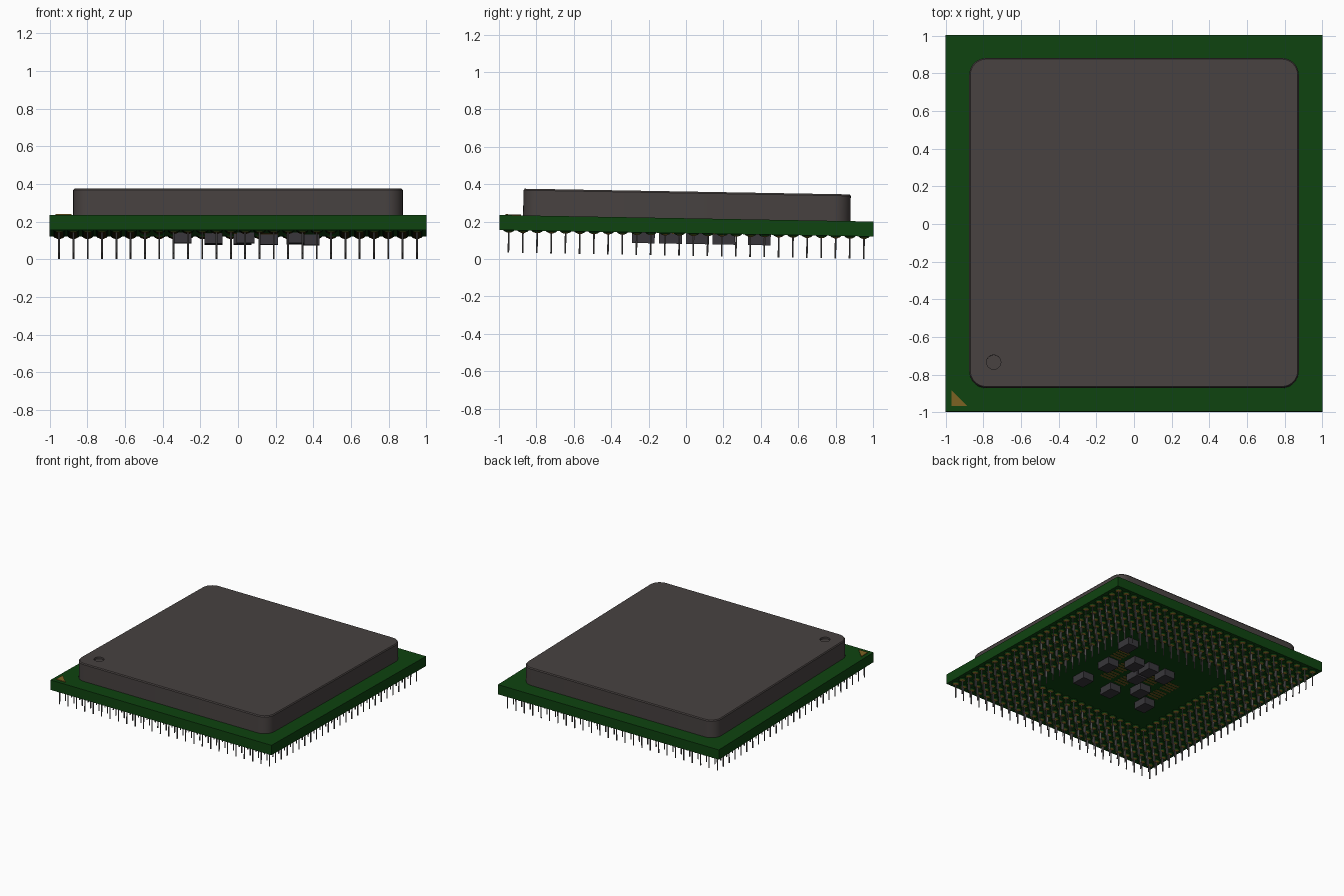
import bpy, bmesh, math
from mathutils import Matrix

if "Cube" in bpy.data.objects:
    bpy.data.objects.remove(bpy.data.objects["Cube"])

TILT = Matrix.Rotation(math.radians(-1), 4, 'X')   # package rests slightly tipped to the back
BOT, TOP, LID = 0.138, 0.218, 0.361                # board underside, board top, lid top


def material(name, rgb):
    m = bpy.data.materials.new(name)
    m.diffuse_color = (*rgb, 1)
    m.use_nodes = True
    m.node_tree.nodes["Principled BSDF"].inputs["Base Color"].default_value = m.diffuse_color
    return m


GREEN = material("board green", (0.0045, 0.056, 0.005))
LIDGREY = material("lid grey", (0.064, 0.054, 0.052))
GOLD = material("gold", (0.2, 0.12, 0.016))
PINGREY = material("pin grey", (0.13, 0.12, 0.12))
DARK = material("component dark", (0.04, 0.037, 0.043))


def finish(name, bm, mats, smooth=False):
    bmesh.ops.recalc_face_normals(bm, faces=bm.faces)
    bm.transform(TILT)
    me = bpy.data.meshes.new(name)
    bm.to_mesh(me)
    bm.free()
    for m in mats:
        me.materials.append(m)
    ob = bpy.data.objects.new(name, me)
    bpy.context.collection.objects.link(ob)
    if smooth:
        bpy.ops.object.select_all(action='DESELECT')
        ob.select_set(True)
        bpy.context.view_layer.objects.active = ob
        bpy.ops.object.shade_smooth_by_angle(angle=math.radians(35))
    return ob


def box(bm, x, y, z0, z1, sx, sy):
    mat = Matrix.Translation((x, y, (z0 + z1) / 2)) @ Matrix.Diagonal((sx, sy, z1 - z0, 1))
    bmesh.ops.create_cube(bm, size=1, matrix=mat)


def ring(bm, pts, z):
    return [bm.verts.new((x, y, z)) for x, y in pts]


def bridge(bm, a, b, idx=0):
    for i in range(len(a)):
        j = (i + 1) % len(a)
        bm.faces.new((a[i], a[j], b[j], b[i])).material_index = idx


def circle(x, y, r, n):
    return [(x + r * math.cos(2 * math.pi * i / n), y + r * math.sin(2 * math.pi * i / n))
            for i in range(n)]


def rounded_square(h, r, n=8):
    pts = []
    for k, (sx, sy) in enumerate([(1, 1), (-1, 1), (-1, -1), (1, -1)]):
        for i in range(n + 1):
            a = math.pi / 2 * (k + i / n)
            pts.append((sx * (h - r) + r * math.cos(a), sy * (h - r) + r * math.sin(a)))
    return pts


# circuit board
bm = bmesh.new()
box(bm, 0, 0, BOT, TOP, 2, 2)
finish("board", bm, [GREEN])

# lid with rounded corners, a fine top chamfer and a round orientation dimple
bm = bmesh.new()
outline = rounded_square(0.875, 0.09)
low, mid = ring(bm, outline, TOP), ring(bm, outline, LID - 0.008)
top = ring(bm, rounded_square(0.869, 0.084), LID)
bridge(bm, low, mid)
bridge(bm, mid, top)
bm.faces.new(low)
spot = circle(-0.745, -0.74, 0.038, 24)
rim, floor = ring(bm, spot, LID), ring(bm, spot, LID - 0.015)
bridge(bm, rim, floor)
bm.faces.new(floor)
edges = [bm.edges.get((r[i - 1], r[i])) for r in (top, rim) for i in range(len(r))]
bmesh.ops.triangle_fill(bm, edges=edges, use_beauty=True)
finish("lid", bm, [LIDGREY], smooth=True)

# gold corner marker
bm = bmesh.new()
tri = [(-0.97, -0.885), (-0.97, -0.97), (-0.885, -0.97)]
a, b = ring(bm, tri, TOP), ring(bm, tri, TOP + 0.005)
bridge(bm, a, b)
bm.faces.new(b)
bm.faces.new(a)
finish("corner_marker", bm, [GOLD])

# pin grid: 26 x 26 with an empty 14 x 14 centre, each pin on a small mound
mounds, pins = bmesh.new(), bmesh.new()
for i in range(26):
    for j in range(26):
        if 6 <= i < 20 and 6 <= j < 20:
            continue
        x, y = (i - 12.5) * 0.076, (j - 12.5) * 0.076
        base = ring(mounds, circle(x, y, 0.031, 8), BOT)
        waist = ring(mounds, circle(x, y, 0.023, 8), BOT - 0.007)
        tip = ring(mounds, circle(x, y, 0.009, 8), BOT - 0.013)
        bridge(mounds, base, waist, 0)
        bridge(mounds, waist, tip, 1)
        mounds.faces.new(tip).material_index = 1
        head = ring(pins, circle(x, y, 0.005, 6), BOT - 0.01)
        foot = ring(pins, circle(x, y, 0.005, 6), 0.0175)
        bridge(pins, head, foot)
        pins.faces.new(foot)
        pins.faces.new(head)
finish("pin_mounds", mounds, [GREEN, GOLD])
finish("pins", pins, [PINGREY])

# capacitors under the board
bm = bmesh.new()
for x, y in [(0.385, 0.39), (0.165, 0.2), (0.025, 0.2), (-0.13, 0.2), (0.305, 0.06),
             (0.025, 0.06), (0.305, -0.23), (0.04, -0.23), (-0.13, -0.085), (-0.295, -0.23)]:
    box(bm, x, y, BOT - 0.057, BOT, 0.096, 0.122)
finish("capacitors", bm, [DARK])

# groups of gold contact strips between the capacitors
bm = bmesh.new()
for x, y in [(-0.295, 0.06), (-0.13, 0.06), (0.165, 0.06), (0.165, -0.085),
             (0.025, -0.085), (-0.295, -0.085), (0.305, 0.2)]:
    for k in range(4):
        box(bm, x, y + (k - 1.5) * 0.032, BOT - 0.004, BOT, 0.1, 0.014)
finish("contact_strips", bm, [GOLD])
